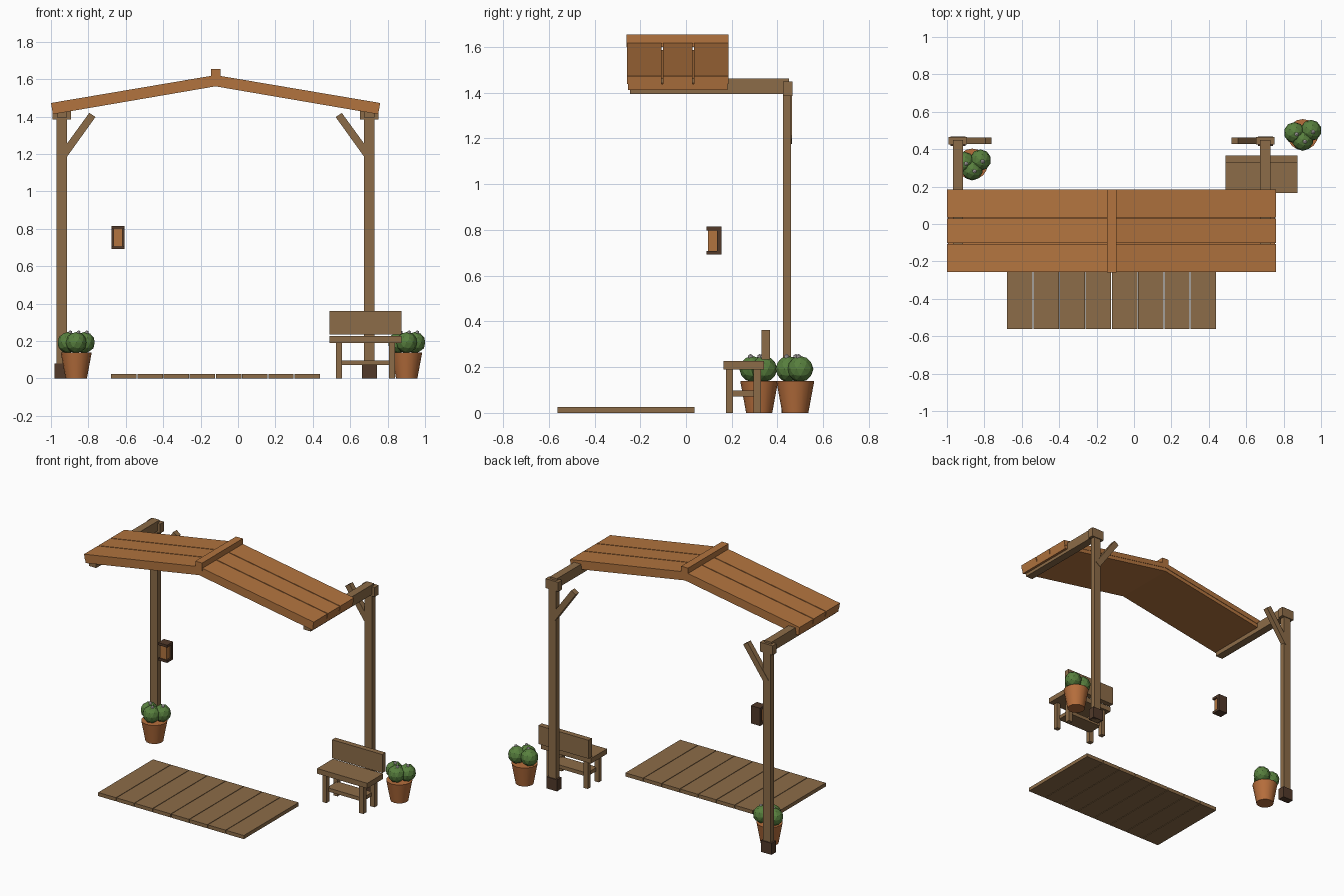
import bpy, bmesh, math
from mathutils import Matrix

cube = bpy.data.objects.get("Cube")
if cube:
    bpy.data.objects.remove(cube, do_unlink=True)


def material(name, rgb):
    """Flat material from 0-255 sRGB, stored as linear values."""
    lin = [((c / 255 + 0.055) / 1.055) ** 2.4 for c in rgb] + [1]
    m = bpy.data.materials.new(name)
    m.use_nodes = True
    m.diffuse_color = lin
    m.node_tree.nodes["Principled BSDF"].inputs["Base Color"].default_value = lin
    return m


WOOD = material("weathered_wood", (140, 108, 72))
ROOF = material("warm_roof_wood", (178, 116, 63))
DARK = material("dark_brown", (82, 58, 42))
CLAY = material("terracotta", (182, 110, 60))
LEAF = material("leaf_green", (88, 128, 62))
PETAL = material("pale_petal", (222, 216, 214))


def finish(name, bm, mat):
    bmesh.ops.recalc_face_normals(bm, faces=bm.faces)
    me = bpy.data.meshes.new(name)
    bm.to_mesh(me)
    bm.free()
    me.materials.append(mat)
    ob = bpy.data.objects.new(name, me)
    bpy.context.collection.objects.link(ob)
    return ob


def prism(name, profile, y0, y1, mat):
    """Extrude an x-z profile from y0 to y1."""
    bm = bmesh.new()
    face = bm.faces.new([bm.verts.new((x, y0, z)) for x, z in profile])
    out = bmesh.ops.extrude_face_region(bm, geom=[face])
    moved = [g for g in out["geom"] if isinstance(g, bmesh.types.BMVert)]
    bmesh.ops.translate(bm, verts=moved, vec=(0, y1 - y0, 0))
    return finish(name, bm, mat)


def box(name, xs, ys, zs, mat):
    (x0, x1), (z0, z1) = xs, zs
    return prism(name, [(x0, z0), (x1, z0), (x1, z1), (x0, z1)], *ys, mat)


# Shallow gabled roof: boards laid over a solid sheet on each slope
RIDGE, HALF, TOP, EAVE = -0.12, 0.88, 1.622, 1.473
for side, s in (("right", -1), ("left", 1)):
    def slope(depth0, depth1):
        end0, end1 = HALF - depth0 * 0.17, HALF - depth1 * 0.17
        return [(RIDGE, TOP - depth0), (RIDGE + s * end0, EAVE - depth0),
                (RIDGE + s * end1, EAVE - depth1), (RIDGE, TOP - depth1)]
    for i, (y0, y1) in enumerate([(-0.257, -0.107), (-0.101, 0.029), (0.035, 0.185)]):
        prism(f"roof_board_{side}_{i}", slope(0, 0.035), y0, y1, ROOF)
    prism(f"roof_sheet_{side}", slope(0.035, 0.06), -0.254, 0.182, ROOF)
box("ridge_cap", (-0.145, -0.093), (-0.26, 0.185), (1.6, 1.655), ROOF)

# Rear posts with boots, caps, forward beams and diagonal braces
for side, x, s in (("right", -0.942, 1), ("left", 0.702, -1)):
    box(f"post_{side}", (x - 0.028, x + 0.028), (0.424, 0.46), (0, 1.42), WOOD)
    box(f"post_boot_{side}", (x - 0.04, x + 0.04), (0.418, 0.467), (0, 0.08), DARK)
    box(f"post_cap_{side}", (x - 0.049, x + 0.049), (0.424, 0.466), (1.385, 1.45), WOOD)
    box(f"beam_{side}", (x - 0.027, x + 0.027), (-0.245, 0.45), (1.395, 1.463), WOOD)
    prism(f"brace_{side}", [(x + s * 0.02, 1.175), (x + s * 0.18, 1.398),
                            (x + s * 0.147, 1.42), (x - s * 0.013, 1.2)],
          0.427, 0.463, WOOD)

# Deck planks
for i in range(8):
    x = -0.68 + i * 0.14
    box(f"deck_plank_{i}", (x + 0.002, x + 0.138), (-0.562, 0.038), (0, 0.025), WOOD)

# Bench
box("bench_seat", (0.49, 0.875), (0.165, 0.34), (0.19, 0.226), WOOD)
box("bench_back", (0.49, 0.875), (0.33, 0.367), (0.234, 0.362), WOOD)
for x in (0.54, 0.823):
    for y in (0.19, 0.311):
        box("bench_leg", (x - 0.016, x + 0.016), (y - 0.016, y + 0.016), (0, 0.19), WOOD)
box("bench_shelf", (0.545, 0.818), (0.195, 0.306), (0.072, 0.097), WOOD)

# Lantern
LX = -0.641
box("lantern_back", (LX - 0.035, LX + 0.035), (0.135, 0.155), (0.692, 0.815), DARK)
box("lantern_glass", (LX - 0.024, LX + 0.024), (0.097, 0.135), (0.707, 0.8), ROOF)
for name, z in (("lantern_base", 0.692), ("lantern_lid", 0.798)):
    box(name, (LX - 0.035, LX + 0.035), (0.09, 0.155), (z, z + 0.017), DARK)


def ball(name, pos, radius, level, mat):
    bm = bmesh.new()
    bmesh.ops.create_icosphere(bm, subdivisions=level, radius=radius,
                               matrix=Matrix.Translation(pos))
    return finish(name, bm, mat)


# Potted plants: tapered pot, three leafy clumps, small blossoms
for side, px, py in (("right", -0.865, 0.32), ("left", 0.902, 0.478)):
    bm = bmesh.new()
    bmesh.ops.create_cone(bm, cap_ends=True, segments=16, radius1=0.057, radius2=0.083,
                          depth=0.14, matrix=Matrix.Translation((px, py, 0.07)))
    pot = finish(f"pot_{side}", bm, CLAY)
    for p in pot.data.polygons:
        p.use_smooth = len(p.vertices) == 4
    for i, (dx, dy) in enumerate([(-0.044, 0.01), (0.044, 0.022), (0, -0.03)]):
        x, y = px + dx, py + dy
        ball(f"leaf_clump_{side}_{i}", (x, y, 0.192), 0.057, 2, LEAF)
        ball(f"blossom_{side}_{i}", (x + 0.012, y - 0.008, 0.246), 0.012, 1, PETAL)
